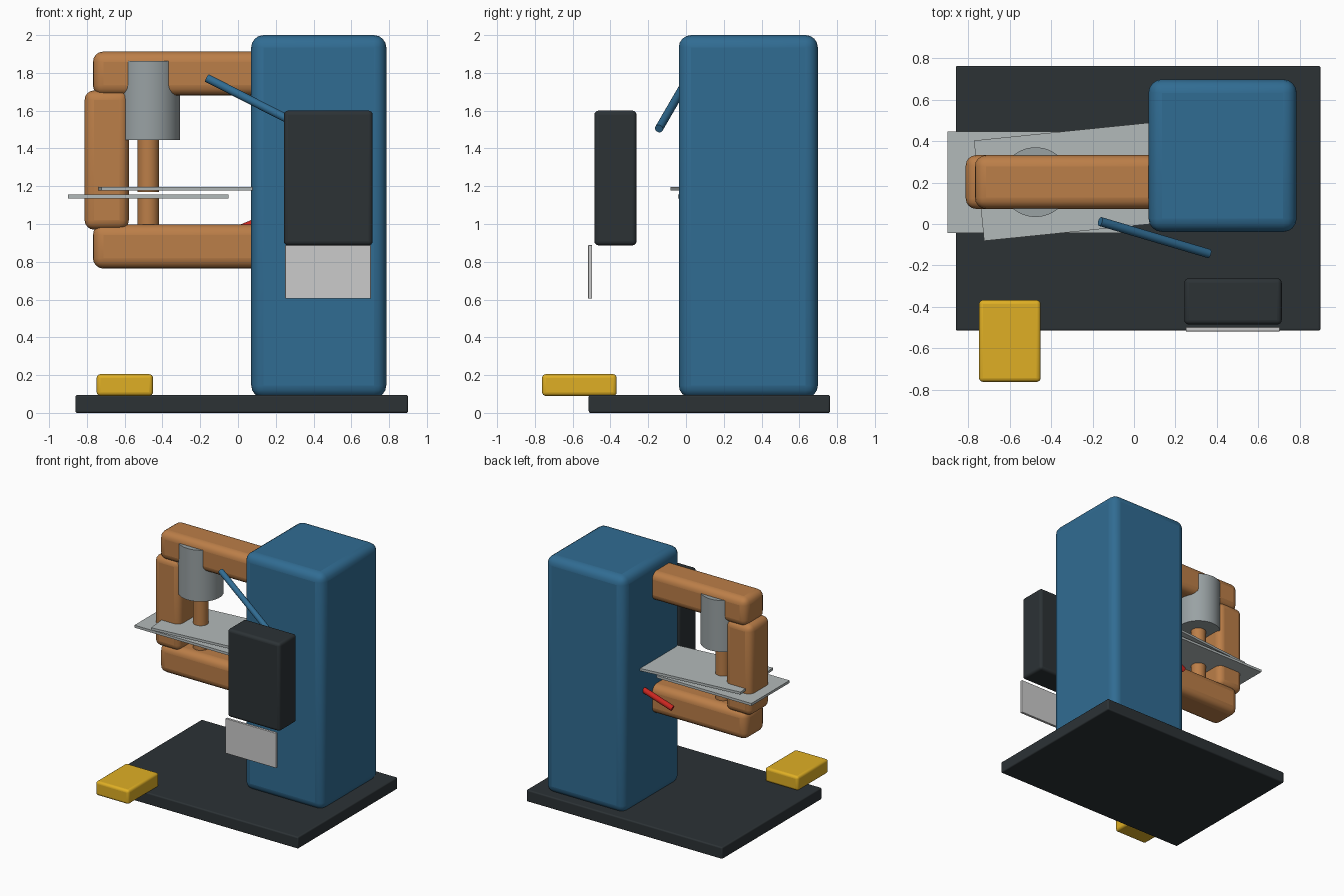
import bpy
from mathutils import Vector

if "Cube" in bpy.data.objects:
    bpy.data.objects.remove(bpy.data.objects["Cube"])

def material(name, rgb):
    m = bpy.data.materials.new(name)
    m.diffuse_color = (*rgb, 1)
    m.use_nodes = True
    m.node_tree.nodes["Principled BSDF"].inputs["Base Color"].default_value = m.diffuse_color
    return m

BLUE = material("blue_paint", (0.03, 0.15, 0.29))
COPPER = material("copper", (0.50, 0.21, 0.065))
DARK = material("dark_steel", (0.025, 0.032, 0.036))
STEEL = material("steel", (0.32, 0.36, 0.37))
SHEET = material("sheet_metal", (0.45, 0.49, 0.49))
PLATE = material("plate_white", (0.68, 0.68, 0.66))
YELLOW = material("yellow", (0.74, 0.43, 0.018))
RED = material("red", (0.60, 0.02, 0.015))

def finish(ob, name, mat):
    ob.name = name
    ob.data.materials.append(mat)
    bpy.ops.object.shade_smooth_by_angle(angle=0.6)
    return ob

def box(name, xs, ys, zs, mat, bevel=0.0, turn=0.0):
    """Box from its min/max on each axis, with rounded edges."""
    bpy.ops.mesh.primitive_cube_add(size=1, location=[sum(r) / 2 for r in (xs, ys, zs)])
    ob = bpy.context.object
    ob.scale = [r[1] - r[0] for r in (xs, ys, zs)]
    bpy.ops.object.transform_apply(location=False, rotation=False, scale=True)
    ob.rotation_euler.z = turn
    if bevel:
        b = ob.modifiers.new("round", 'BEVEL')
        b.width, b.segments = bevel, 4
    return finish(ob, name, mat)

def rod(name, a, b, r, mat, sides=48):
    """Cylinder between two points."""
    a, b = Vector(a), Vector(b)
    d = b - a
    bpy.ops.mesh.primitive_cylinder_add(vertices=sides, radius=r, depth=d.length, location=(a + b) / 2)
    ob = bpy.context.object
    ob.rotation_euler = d.to_track_quat('Z', 'Y').to_euler()
    return finish(ob, name, mat)

# Floor plate and main column
box("base_plate", (-0.86, 0.90), (-0.515, 0.763), (0, 0.095), DARK, 0.01)
box("column", (0.07, 0.785), (-0.038, 0.698), (0.08, 2.0), BLUE, 0.065)

# Copper throat: two arms and the front post
ARM_Y = (0.073, 0.332)
for name, zs in (("upper_arm", (1.68, 1.913)), ("lower_arm", (0.764, 0.997))):
    box(name, (-0.768, 0.27), ARM_Y, zs, COPPER, 0.055)
box("front_post", (-0.812, -0.578), ARM_Y, (0.97, 1.707), COPPER, 0.05)

# Pressure cylinder and electrodes
AX, AY = -0.475, 0.202
rod("pressure_cylinder", (AX, AY, 1.445), (AX, AY, 1.862), 0.168, STEEL, 64)
rod("upper_electrode", (AX, AY, 1.17), (AX, AY, 1.50), 0.057, COPPER)
rod("lower_electrode", (AX, AY, 0.92), (AX, AY, 1.14), 0.057, COPPER)

# Workpiece sheets, the upper one slightly turned
box("lower_sheet", (-0.90, -0.05), (-0.043, 0.447), (1.136, 1.156), SHEET)
box("upper_sheet", (-0.75, 0.10), (-0.04, 0.447), (1.177, 1.197), SHEET, 0, 0.101)

# Control box with blank name plate
box("control_box", (0.243, 0.713), (-0.485, -0.262), (0.887, 1.60), DARK, 0.022)
box("name_plate", (0.25, 0.704), (-0.518, -0.497), (0.605, 0.888), PLATE, 0.003)

# Foot pedal
box("foot_pedal", (-0.748, -0.45), (-0.762, -0.367), (0.09, 0.205), YELLOW, 0.02)

# Cooling hoses
rod("blue_hose", (-0.163, 0.012, 1.772), (0.362, -0.143, 1.505), 0.022, BLUE, 24)
rod("red_hose", (-0.16, 0.40, 0.90), (0.36, 0.47, 1.12), 0.022, RED, 24)
